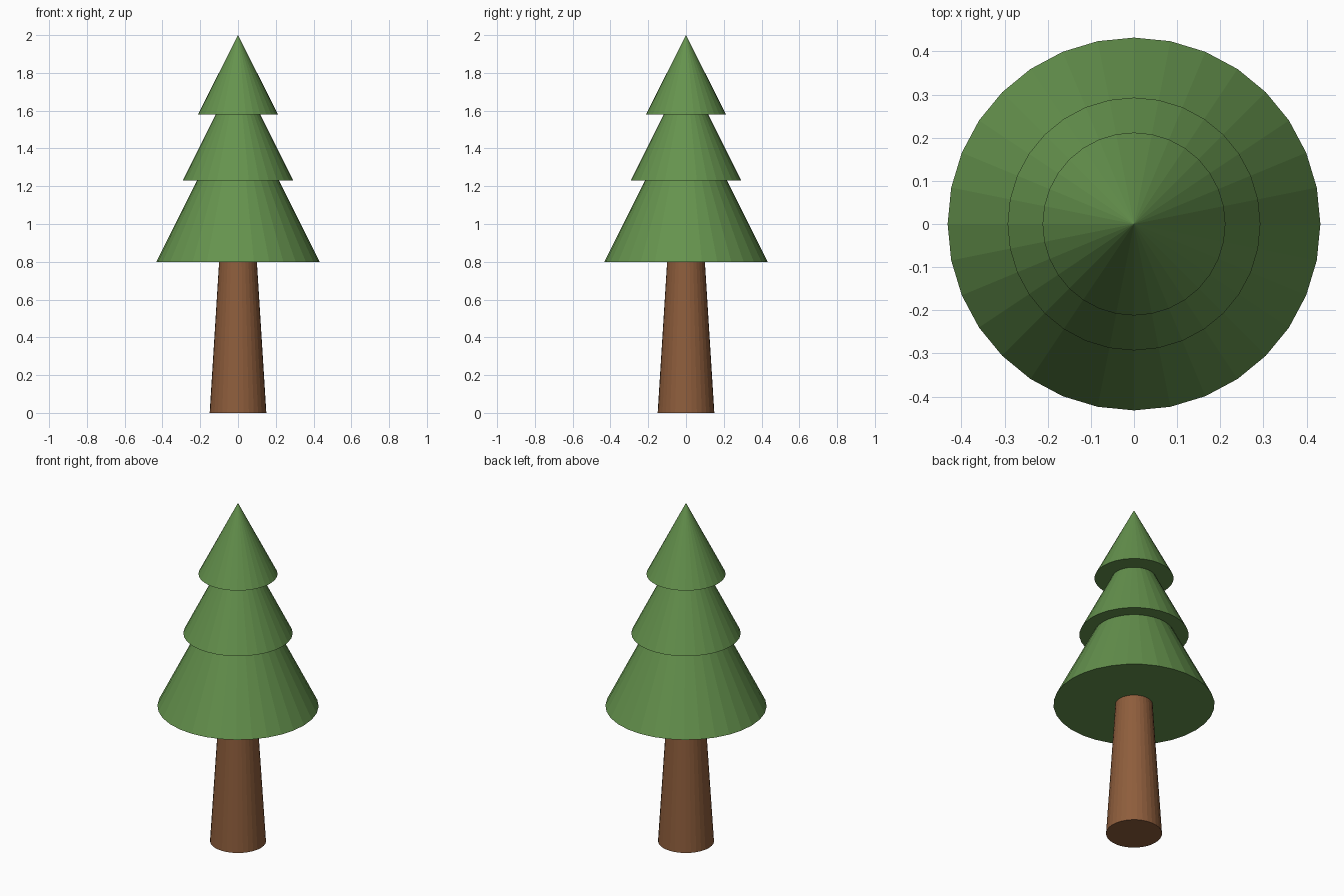
import bpy, bmesh, math

if "Cube" in bpy.data.objects:
    bpy.data.objects.remove(bpy.data.objects["Cube"])

SIDES = 32


def material(name, color):
    mat = bpy.data.materials.new(name)
    mat.diffuse_color = color
    mat.use_nodes = True
    mat.node_tree.nodes["Principled BSDF"].inputs["Base Color"].default_value = mat.diffuse_color
    return mat


def lathe(name, profile, mat):
    """Revolve (radius, z) points around z; open ends are capped."""
    bm = bmesh.new()
    rings = []
    for r, z in profile:
        if r == 0:
            rings.append([bm.verts.new((0, 0, z))] * SIDES)
        else:
            rings.append([bm.verts.new((r * math.cos(a), r * math.sin(a), z))
                          for a in (2 * math.pi * i / SIDES for i in range(SIDES))])
    for low, high in zip(rings, rings[1:]):
        for i in range(SIDES):
            j = (i + 1) % SIDES
            corners = [low[i], low[j], high[j], high[i]]
            bm.faces.new(list(dict.fromkeys(corners)))
    if profile[0][0] > 0:
        bm.faces.new(rings[0][::-1])
    if profile[-1][0] > 0:
        bm.faces.new(rings[-1])
    bmesh.ops.recalc_face_normals(bm, faces=bm.faces)
    mesh = bpy.data.meshes.new(name)
    bm.to_mesh(mesh)
    bm.free()
    mesh.materials.append(mat)
    obj = bpy.data.objects.new(name, mesh)
    bpy.context.collection.objects.link(obj)
    return obj


bark = material("bark", (0.27, 0.11, 0.045, 1))
needles = material("needles", (0.13, 0.29, 0.075, 1))

# Tapered trunk
lathe("trunk", [(0.15, 0), (0.10, 0.80)], bark)

# Three stepped tiers of foliage ending in a point
lathe("foliage", [(0.432, 0.80), (0.217, 1.23), (0.293, 1.23),
                  (0.118, 1.58), (0.212, 1.58), (0, 2.0)], needles)
